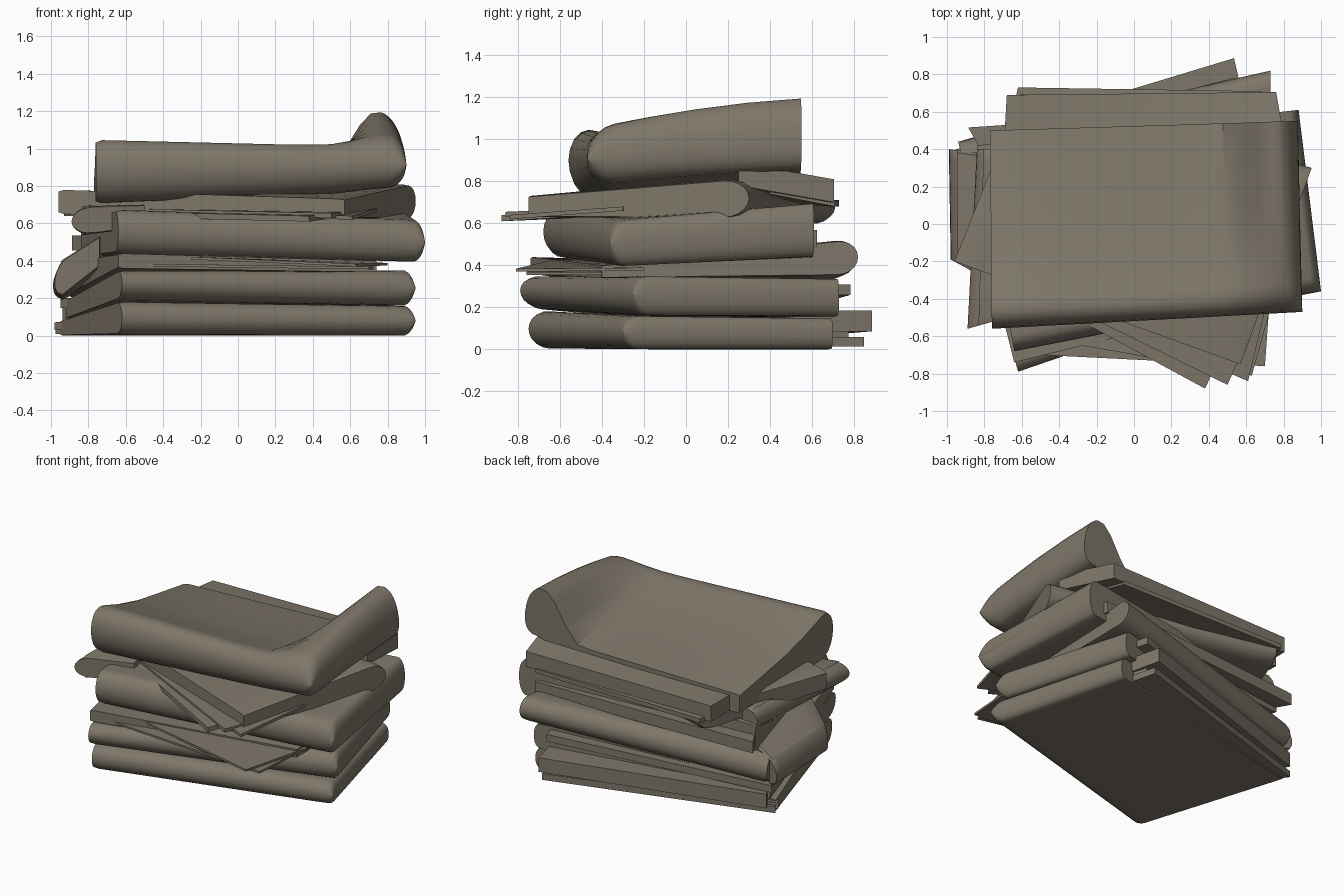
import bpy, bmesh, math, random
from mathutils import Vector

if "Cube" in bpy.data.objects:
    bpy.data.objects.remove(bpy.data.objects["Cube"])
random.seed(4)

paper = bpy.data.materials.new("grey_brown_cloth")
paper.diffuse_color = (0.21, 0.182, 0.142, 1)
paper.use_nodes = True
paper.node_tree.nodes["Principled BSDF"].inputs["Base Color"].default_value = paper.diffuse_color

def ease(t):
    t = max(0.0, min(1.0, t))
    return t * t * (3 - 2 * t)

def corner_mix(c, u, v):
    """Blend four corners (x, y, z low, z high): 0-1 is the fold, 2-3 the open edge."""
    a, b, d, e = [Vector(p) for p in c]
    return (a.lerp(b, u)).lerp(e.lerp(d, u), v)

def finish(name, bm):
    bmesh.ops.recalc_face_normals(bm, faces=bm.faces)
    me = bpy.data.meshes.new(name)
    bm.to_mesh(me)
    bm.free()
    ob = bpy.data.objects.new(name, me)
    bpy.context.collection.objects.link(ob)
    me.materials.append(paper)
    bpy.context.view_layer.objects.active = ob
    ob.select_set(True)
    bpy.ops.object.shade_smooth_by_angle(angle=math.radians(40))
    ob.select_set(False)

# Folded bundle: closed profile with a rounded fold, swept across its width;
# "side" rounds off the far end as well, so the fold wraps round the corner
def bundle(name, c, nose=0.08, lift=None, side=0.0):
    us = [(0, .92), (.02, 1), (.2, 1), (.4, 1), (.6, 1), (.7, 1), (.76, 1), (.82, 1), (.88, 1), (.92, 1)]
    if side:
        for i in range(1, 8):
            a = math.pi / 2 * i / 7
            us.append((1 - side + side * math.sin(a), max(.08, math.cos(a)) ** .8))
    else:
        us += [(.98, 1), (1, .85)]
    us = sorted(us)
    prof = [(v, 0.0) for v in (1, .75, .5, .3, .15)]
    for i in range(11):                                   # the rounded fold
        a = -math.pi / 2 + math.pi * i / 10
        prof.append((nose * (1 - math.cos(a)), .5 + .5 * math.sin(a)))
    prof += [(v, 1.0) for v in (.15, .3, .5, .75, 1)]
    bm = bmesh.new()
    rings = []
    for u, k in us:
        ring = []
        for v, w in prof:
            x, y, lo, hi = corner_mix(c, u, v)
            w2 = .5 + (w - .5) * k
            z = lo + (hi - lo) * w2
            if lift:
                dx, dz = lift(u, v, w2)
                x, z = x + dx, z + dz
            ring.append(bm.verts.new((x, y, z)))
        rings.append(ring)
    n = len(prof)
    for r, s in zip(rings, rings[1:]):
        for i in range(n):
            bm.faces.new((r[i], r[(i + 1) % n], s[(i + 1) % n], s[i]))
    bm.faces.new(rings[0])
    bm.faces.new(rings[-1])
    finish(name, bm)

# One loose layer
def sheet(name, c, thick=.014):
    bm = bmesh.new()
    top, bot = [], []
    for x, y, z in c:
        top.append(bm.verts.new((x, y, z + thick)))
        bot.append(bm.verts.new((x, y, z)))
    for q in (top, bot):
        bm.faces.new((q[0], q[1], q[2]))
        bm.faces.new((q[0], q[2], q[3]))
    for i in range(4):
        j = (i + 1) % 4
        bm.faces.new((top[i], top[j], bot[j], bot[i]))
    finish(name, bm)

# Loose layers stepping out of a bundle's open edge: (push right, push left, height, thickness)
def fan(name, c, layers):
    for i, (pr, pl, f, thick) in enumerate(layers):
        s = random.uniform(-.03, .02)
        pts = []
        for u, v in ((.05, .8), (.93, .8), (.95 + s, 1 + pr), (.01 + s, 1 + pl)):
            x, y, _, _ = corner_mix(c, u, v)
            _, _, a, b = corner_mix(c, u, 1)
            pts.append((x, y, a + (b - a) * f))
        sheet(f"{name}_{i + 1}", pts, thick)

# Bottom two bundles, folded at the front
c1 = [(-.62, -.75, .005, .19), (.95, -.30, .0, .16), (.69, .70, .0, .15), (-.95, .35, .0, .08)]
bundle("bundle_1", c1, side=.03)
fan("bundle_1_layer", c1, [(.17, .04, .1, .045), (.10, .02, .4, .04)])

c2 = [(-.62, -.79, .20, .36), (.95, -.25, .16, .35), (.68, .73, .16, .34), (-.92, .37, .09, .19)]
bundle("bundle_2", c2, side=.03)
fan("bundle_2_layer", c2, [(.18, .06, -.4, .10), (.08, .03, .6, .05)])

# Third bundle, folded at the back, sagging to the left
c3 = [(.73, .82, .35, .53), (-.94, .44, .19, .40), (-.64, -.74, .36, .44), (.74, -.40, .34, .40)]
bundle("bundle_3", c3)
sheet("stray_sheet_a", [(.74, -.2, .355), (-.5, -.2, .38), (-.5, -.70, .37), (.70, -.76, .355)])
sheet("stray_sheet_b", [(.8, -.2, .375), (-.5, -.2, .40), (-.56, -.60, .42), (.63, -.81, .37)])
# Rolled left edge hanging from the third bundle
bundle("left_roll", [(-.98, -.19, .18, .38), (-.99, .40, .17, .36),
                     (-.70, .36, .30, .50), (-.74, -.32, .37, .53)], nose=.25)

# Fourth bundle, folded at the front
c4 = [(-.64, -.68, .44, .68), (1.0, -.36, .39, .61), (.88, .61, .44, .70), (-.84, .42, .42, .60)]
bundle("bundle_4", c4, side=.035)
fan("bundle_4_layer", c4, [(.03, .09, .2, .08)])

# Fifth bundle, folded at the back and turned the other way
c5 = [(.95, .30, .62, .82), (-.60, .71, .59, .76), (-.96, -.20, .65, .78), (.57, -.75, .63, .73)]
bundle("bundle_5", c5, nose=.12)
sheet("bundle_5_layer_a", [(.6, -.4, .64), (-.5, -.1, .66), (-.93, -.17, .64), (.38, -.88, .61)], .03)
sheet("bundle_5_layer_b", [(.7, -.4, .65), (-.5, -.1, .67), (-.9, -.17, .66), (.50, -.86, .63)], .025)
sheet("bundle_5_layer_c", [(.74, -.3, .66), (-.5, -.1, .68), (-.9, -.2, .67), (.61, -.84, .62)], .02)
bundle("left_lower_roll", [(-.89, -.56, .53, .69), (-.84, .40, .54, .70),
                           (-.6, .40, .58, .7), (-.5, -.45, .58, .7)], nose=.3)

# Top bundle: thick front roll, dished top and a curled right side
c6 = [(-.76, -.56, .71, 1.09), (.90, -.47, .78, 1.04), (.87, .55, .74, .87), (-.77, .50, .70, .83)]
def curl(u, v, w):
    dish = -.04 * math.sin(math.pi * min(1, v * 1.1)) * w * ease((.9 - u) / .3)
    s = ease((u - .74) / .2)
    rise = s * (.10 * v * (1 - v) + .33 * v)
    return -.03 * s * v * (2 * w - 1), dish + rise * (.35 + .65 * w)
bundle("top_bundle", c6, nose=.13, lift=curl, side=.06)
# Lower flap of the top bundle, poking out at the back
sheet("top_flap", [(-.7, .35, .71), (.84, .25, .78), (.76, .705, .70), (-.68, .69, .69)], .11)
sheet("top_flap_layer", [(-.7, .4, .70), (.7, .4, .74), (.68, .71, .68), (-.62, .73, .68)], .03)
